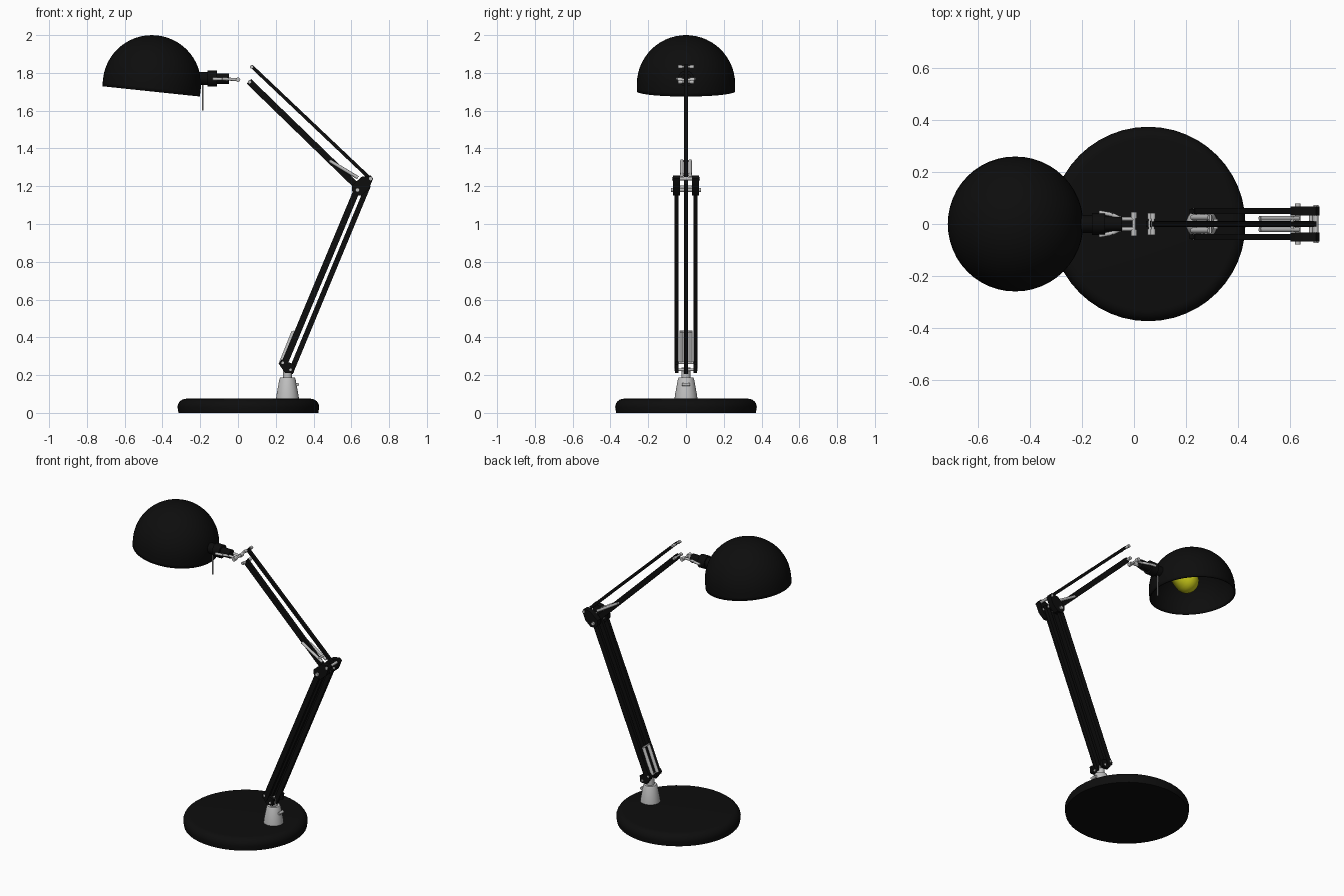
import bpy, bmesh, math
from mathutils import Vector, Matrix

cube = bpy.data.objects.get("Cube")
if cube:
    bpy.data.objects.remove(cube, do_unlink=True)


def material(name, rgb, rough=0.6):
    m = bpy.data.materials.new(name)
    m.use_nodes = True
    m.diffuse_color = (*rgb, 1)
    bsdf = next(n for n in m.node_tree.nodes if n.type == 'BSDF_PRINCIPLED')
    bsdf.inputs["Base Color"].default_value = (*rgb, 1)
    bsdf.inputs["Roughness"].default_value = rough
    return m


BLACK = material("black paint", (0.004, 0.004, 0.004))
GREY = material("light grey metal", (0.52, 0.52, 0.52))
YELLOW = material("yellow bulb", (0.6, 0.6, 0.01))


def finish(name, bm, mat):
    bmesh.ops.recalc_face_normals(bm, faces=bm.faces)
    me = bpy.data.meshes.new(name)
    bm.to_mesh(me)
    bm.free()
    me.materials.append(mat)
    ob = bpy.data.objects.new(name, me)
    bpy.context.collection.objects.link(ob)
    bpy.ops.object.select_all(action='DESELECT')
    ob.select_set(True)
    bpy.context.view_layer.objects.active = ob
    bpy.ops.object.shade_smooth_by_angle(angle=math.radians(35))
    return ob


def lathe(name, profile, mat, origin=(0, 0, 0), axis=(0, 0, 1), steps=40):
    """Spin (radius, height) points round an axis."""
    bm = bmesh.new()
    vs = [bm.verts.new((r, 0, h)) for r, h in profile]
    es = [bm.edges.new(p) for p in zip(vs, vs[1:])]
    bmesh.ops.spin(bm, geom=vs + es, cent=(0, 0, 0), axis=(0, 0, 1),
                   angle=math.tau, steps=steps, use_duplicate=False)
    bmesh.ops.remove_doubles(bm, verts=bm.verts, dist=1e-5)
    rot = Vector((0, 0, 1)).rotation_difference(Vector(axis)).to_matrix().to_4x4()
    bm.transform(Matrix.Translation(origin) @ rot)
    return finish(name, bm, mat)


def rod(name, a, b, r, mat=GREY, steps=14):
    a, b = Vector(a), Vector(b)
    n = (b - a).length
    return lathe(name, [(0, 0), (r, 0), (r, n), (0, n)], mat, a, (b - a).normalized(), steps)


def plate(name, points, y0, y1, mat=BLACK):
    """Extrude an (x, z) outline from y0 to y1."""
    bm = bmesh.new()
    f = bm.faces.new([bm.verts.new((x, y0, z)) for x, z in points])
    new = bmesh.ops.extrude_face_region(bm, geom=[f])["geom"]
    bmesh.ops.translate(bm, vec=(0, y1 - y0, 0),
                        verts=[v for v in new if isinstance(v, bmesh.types.BMVert)])
    return finish(name, bm, mat)


def bar(name, a, b, width, y, thick=0.022):
    """Flat arm bar between two (x, z) points."""
    a, b = Vector(a), Vector(b)
    d = (b - a).normalized()
    n = Vector((-d.y, d.x)) * width / 2
    return plate(name, [a - n, b - n, b + n, a + n], y - thick / 2, y + thick / 2)


def pin(name, x, z, half, r=0.009):
    return rod(name, (x, -half, z), (x, half, z), r)


SIDES = (("right", -1), ("left", 1))

# Weighted foot with a rounded upper edge
edge = [(0.33 + 0.045 * math.cos(t), 0.03 + 0.045 * math.sin(t))
        for t in [math.pi / 2 * i / 6 for i in range(7)]]
lathe("base", [(0, 0), (0.37, 0)] + edge + [(0, 0.075)], BLACK, (0.055, 0, 0), steps=48)

# Grey swivel post and its clamp screw
lathe("post", [(0, 0.07), (0.061, 0.07), (0.059, 0.09), (0.043, 0.178), (0.038, 0.187),
               (0.024, 0.187), (0.024, 0.24), (0, 0.24)], GREY, (0.262, 0, 0), steps=28)
rod("clamp_screw", (0.30, 0, 0.15), (0.318, 0, 0.15), 0.007)
rod("clamp_screw_head", (0.315, -0.02, 0.15), (0.315, 0.02, 0.15), 0.009)

# Lower arm: three rear bars and one front bar in the middle
for label, y in (("right", -0.05), ("middle", 0), ("left", 0.05)):
    bar("lower_arm_" + label, (0.237, 0.24), (0.632, 1.185), 0.034, y)
bar("lower_arm_link", (0.277, 0.21), (0.69, 1.205), 0.028, 0)

# Lower mounting plates, pins and springs
for label, s in SIDES:
    plate("lower_bracket_" + label, [(0.215, 0.262), (0.232, 0.283), (0.30, 0.255),
          (0.295, 0.212), (0.25, 0.21)], s * 0.04, s * 0.058)
    rod("lower_spring_" + label, (0.228, s * 0.025, 0.265), (0.294, s * 0.025, 0.43), 0.011)
    rod("upper_spring_" + label, (0.485, s * 0.022, 1.335), (0.635, s * 0.022, 1.245), 0.009)
pin("lower_rear_pin", 0.236, 0.265, 0.062, 0.007)
pin("lower_front_pin", 0.278, 0.228, 0.062, 0.007)
pin("lower_spring_pin", 0.295, 0.43, 0.035, 0.005)
pin("upper_spring_pin", 0.487, 1.333, 0.03, 0.005)

# Elbow side plates and pins
ELBOW = [(0.604, 1.175), (0.604, 1.205), (0.655, 1.25), (0.703, 1.257),
         (0.715, 1.24), (0.693, 1.185), (0.655, 1.152), (0.62, 1.152)]
for label, s in SIDES:
    plate("elbow_bracket_" + label, ELBOW, s * 0.032, s * 0.068)
pin("elbow_lower_pin", 0.632, 1.18, 0.079, 0.011)
pin("elbow_upper_pin", 0.702, 1.24, 0.074, 0.009)
pin("elbow_middle_pin", 0.61, 1.262, 0.03, 0.007)
pin("elbow_link_pin", 0.683, 1.195, 0.06, 0.008)

# Upper arm: thick bar below and thin bar above
bar("upper_arm", (0.058, 1.755), (0.64, 1.19), 0.034, 0)
bar("upper_arm_link", (0.07, 1.837), (0.70, 1.24), 0.018, 0, 0.02)
for name, x, z in (("upper_arm_end", 0.062, 1.752), ("upper_link_end", 0.073, 1.832)):
    pin(name + "_pin", x, z, 0.042, 0.006)
    for label, s in SIDES:
        rod(f"{name}_nut_{label}", (x, s * 0.02, z), (x, s * 0.042, z), 0.01)

# Head fork: two bent grey arms and a cross pin
for label, s in SIDES:
    pts = [(-0.135, s * 0.045, 1.768), (-0.085, s * 0.036, 1.768),
           (-0.05, s * 0.02, 1.767), (0.0, s * 0.02, 1.764)]
    for i, (a, b) in enumerate(zip(pts, pts[1:])):
        rod(f"head_fork_{label}_{i + 1}", a, b, 0.008)
    rod("head_nut_" + label, (0, s * 0.022, 1.764), (0, s * 0.046, 1.764), 0.012)
pin("head_pin", 0, 1.764, 0.044, 0.007)

# Lamp holder with collar, and hanging pull switch
lathe("lamp_holder", [(0, 0), (0.034, 0), (0.034, 0.10), (0.042, 0.10), (0.042, 0.15),
                      (0.028, 0.15), (0.028, 0.215), (0, 0.215)],
      BLACK, (-0.262, 0, 1.77), (1, 0, 0), 24)
rod("pull_switch", (-0.186, 0, 1.60), (-0.186, 0, 1.76), 0.004, GREY, 8)

# Hollow dome shade, tilted slightly
tilt = math.radians(6)
dome = [(0.26, 0), (0.26, 0.02)] + [
    (0.26 * math.cos(t), 0.04 + 0.258 * math.sin(t))
    for t in [math.pi / 2 * i / 14 for i in range(14)]] + [(0, 0.298)]
shade = lathe("shade", dome, BLACK, (-0.46, 0, 1.702),
              (math.sin(tilt), 0, math.cos(tilt)), 48)
wall = shade.modifiers.new("wall", 'SOLIDIFY')
wall.thickness = 0.008
wall.offset = -1

# Bulb lying along the holder
bulb = [(0.026, 0), (0.03, 0.04), (0.05, 0.08)] + [
    (0.075 * math.sin(t), 0.15 - 0.075 * math.cos(t))
    for t in [math.radians(a) for a in range(60, 180, 15)]] + [(0, 0.225)]
lathe("bulb", [(0, 0)] + bulb, YELLOW, (-0.262, 0, 1.785), (-1, 0, 0), 28)
